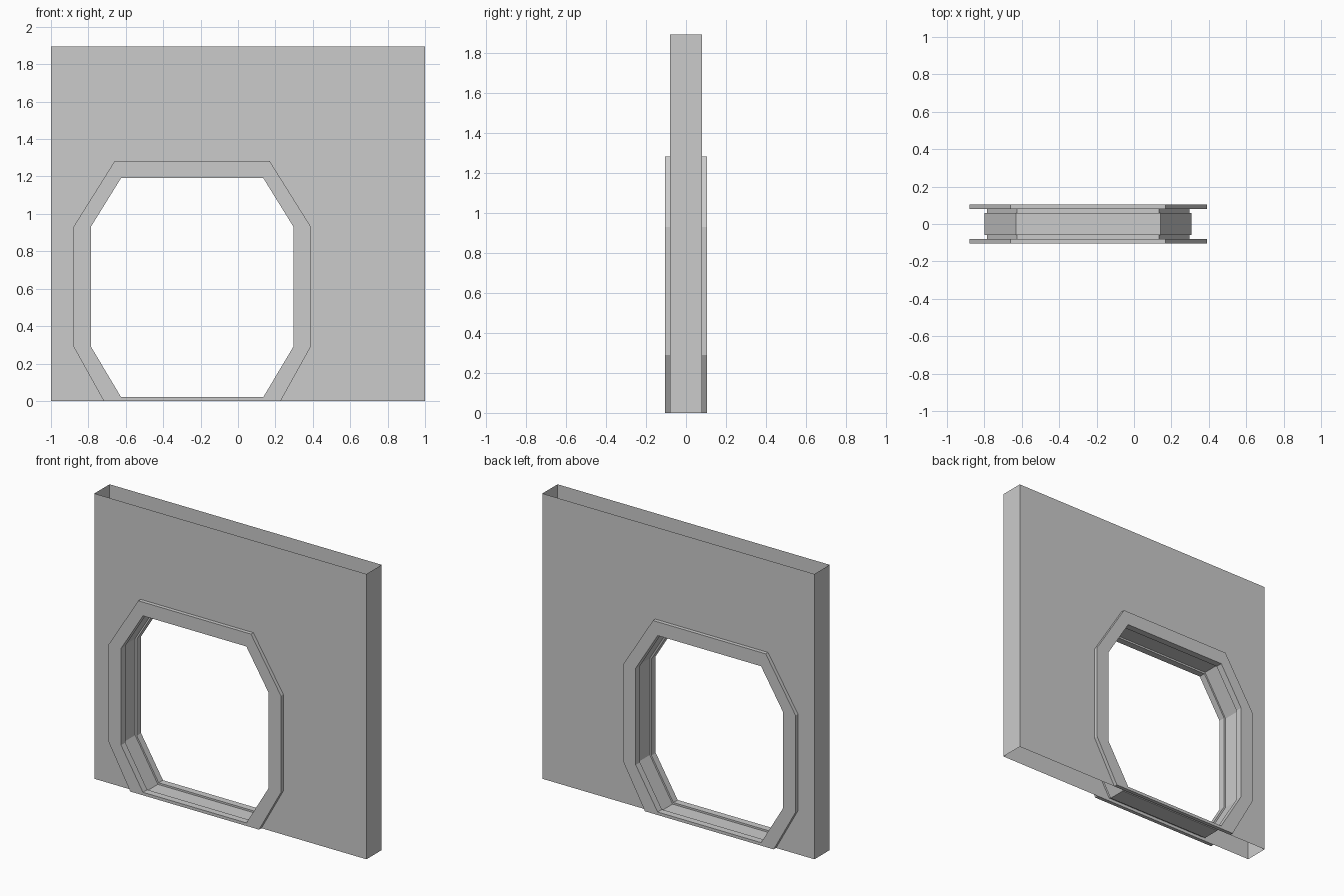
import bpy, bmesh

if "Cube" in bpy.data.objects:
    bpy.data.objects.remove(bpy.data.objects["Cube"])

CX = -0.245          # centre of the opening
WALL_Y = 0.08        # half thickness of the wall
CASING_Y = 0.105     # half thickness over the casing
LIP_Y = 0.06         # half width of the recessed middle
HEIGHT = 1.895


def octagon(half, top_half, bottom_half, z0, z1, low=0.29, high=0.932):
    """Outline of the opening, starting and ending at the bottom edge."""
    right = [(bottom_half, z0), (half, low), (half, high), (top_half, z1)]
    return [(CX + x, z) for x, z in right] + [(CX - x, z) for x, z in reversed(right)]


def finish(name, bm):
    bmesh.ops.recalc_face_normals(bm, faces=bm.faces)
    mesh = bpy.data.meshes.new(name)
    bm.to_mesh(mesh)
    bm.free()
    obj = bpy.data.objects.new(name, mesh)
    bpy.context.collection.objects.link(obj)
    return obj


def sweep(name, stations, closed):
    """Bridge a list of (outline, y) loops into a ring."""
    bm = bmesh.new()
    loops = [[bm.verts.new((x, y, z)) for x, z in outline] for outline, y in stations]
    pairs = list(zip(loops, loops[1:]))
    if closed:
        pairs.append((loops[-1], loops[0]))
    for a, b in pairs:
        n = len(a)
        for i in range(n):
            j = (i + 1) % n
            bm.faces.new((a[i], a[j], b[j], b[i]))
    return finish(name, bm)


outer = octagon(0.634, 0.414, 0.473, 0.0, 1.283)
inner = octagon(0.541, 0.380, 0.380, 0.02, 1.192)
recess = octagon(0.553, 0.386, 0.386, 0.008, 1.204)

# Wall: two faces notched around the casing, closed ends, open top and bottom
bm = bmesh.new()
outline = [(1, 0), (1, HEIGHT), (-1, HEIGHT), (-1, 0)] + outer[::-1]
front, back = ([bm.verts.new((x, y, z)) for x, z in outline] for y in (-WALL_Y, WALL_Y))
bm.faces.new(front)
bm.faces.new(back[::-1])
for i in (0, 2):
    bm.faces.new((front[i], back[i], back[i + 1], front[i + 1]))
wall = finish("wall", bm)
# Make sure the hollow shell faces outward
bm = bmesh.new()
bm.from_mesh(wall.data)
for f in bm.faces:
    f.normal_update()
    if f.normal.dot(f.calc_center_median() * (1 if abs(f.normal.x) > 0.5 else 10)) < 0:
        f.normal_flip()
bm.to_mesh(wall.data)
bm.free()

# Raised casing on both sides of the wall
for name, s in (("front_casing", -1), ("back_casing", 1)):
    sweep(name, [(outer, s * WALL_Y), (outer, s * CASING_Y),
                 (inner, s * CASING_Y), (inner, s * WALL_Y)], True)

# Lining of the opening with its shallow central groove
lining = sweep("opening_lining", [(inner, -WALL_Y), (inner, -LIP_Y), (recess, -LIP_Y),
                                  (recess, LIP_Y), (inner, LIP_Y), (inner, WALL_Y)], False)
# Lining faces point into the opening
top_face = max(lining.data.polygons, key=lambda p: p.center.z - abs(p.center.y))
if top_face.normal.z > 0:
    lining.data.flip_normals()
